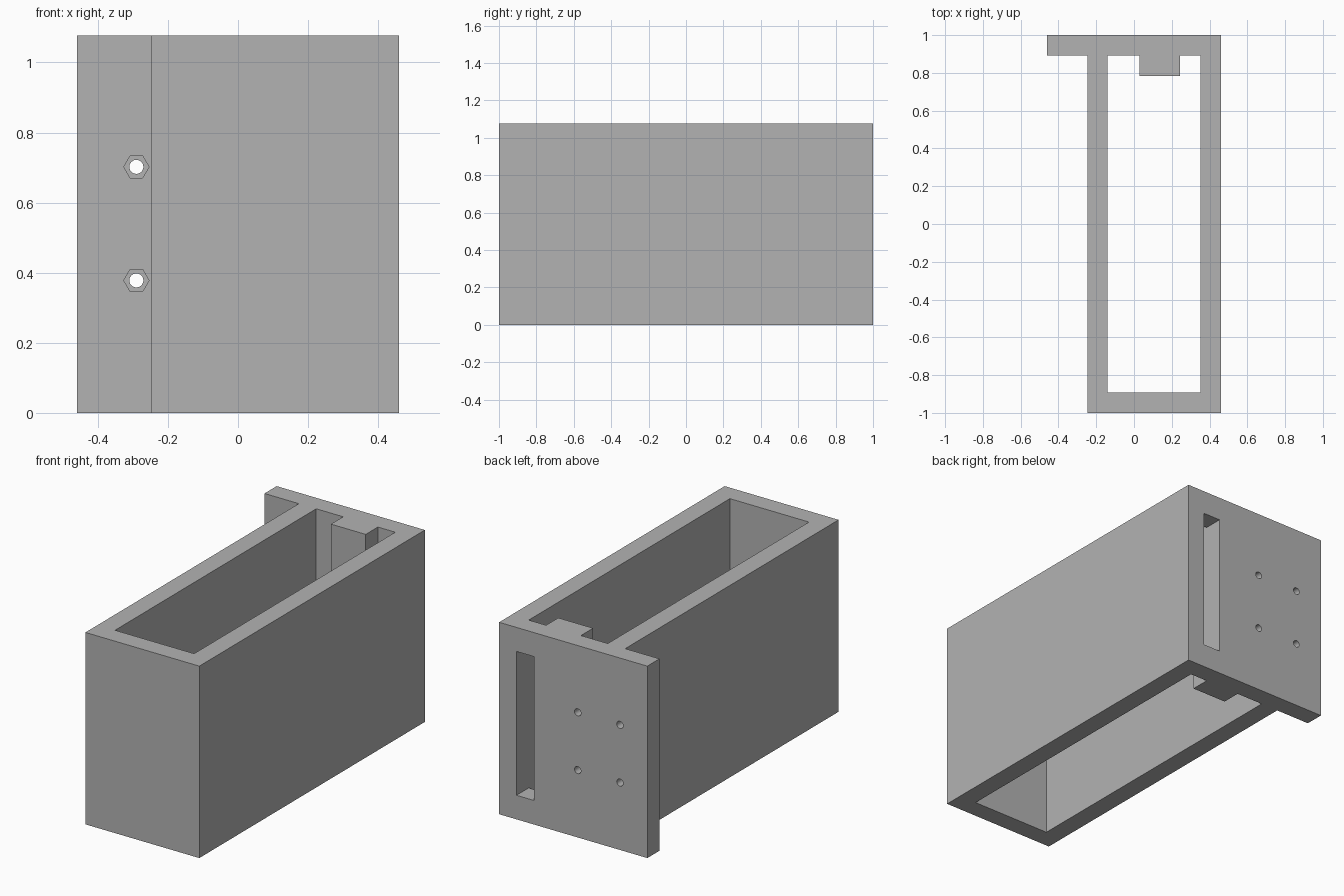
import bpy, bmesh, math
from mathutils import Vector

cube = bpy.data.objects.get("Cube")
if cube:
    bpy.data.objects.remove(cube, do_unlink=True)

# Main dimensions
HEIGHT = 1.077
WALL = 0.108
RIGHT, LEFT, FLANGE = -0.247, 0.46, -0.46
BACK_IN = 1 - WALL
SLOT = (LEFT - 2 * WALL, LEFT - WALL)

grey = bpy.data.materials.new("plain grey")
grey.use_nodes = True
colour = (0.45, 0.45, 0.45, 1)
grey.diffuse_color = colour
grey.node_tree.nodes["Principled BSDF"].inputs["Base Color"].default_value = colour


def prism(name, points, direction):
    """Extrude a flat outline of 3D points along a direction."""
    bm = bmesh.new()
    face = bm.faces.new([bm.verts.new(p) for p in points])
    top = bmesh.ops.extrude_face_region(bm, geom=[face], use_keep_orig=True)["geom"]
    moved = [v for v in top if isinstance(v, bmesh.types.BMVert)]
    bmesh.ops.translate(bm, verts=moved, vec=Vector(direction))
    bmesh.ops.recalc_face_normals(bm, faces=bm.faces)
    mesh = bpy.data.meshes.new(name)
    bm.to_mesh(mesh)
    bm.free()
    obj = bpy.data.objects.new(name, mesh)
    mesh.materials.append(grey)
    bpy.context.collection.objects.link(obj)
    return obj


def upright(name, outline, z0, z1):
    return prism(name, [(x, y, z0) for x, y in outline], (0, 0, z1 - z0))


def bore(name, x, z, radius, sides, y0, y1):
    ring = [math.tau * i / sides for i in range(sides)]
    points = [(x + radius * math.cos(a), y0, z + radius * math.sin(a)) for a in ring]
    return prism(name, points, (0, y1 - y0, 0))


def cut(target, cutter):
    cutter.hide_render = True
    mod = target.modifiers.new("cut", "BOOLEAN")
    mod.operation = "DIFFERENCE"
    mod.solver = "EXACT"
    mod.object = cutter
    bpy.ops.object.select_all(action="DESELECT")
    target.select_set(True)
    bpy.context.view_layer.objects.active = target
    bpy.ops.object.modifier_apply(modifier=mod.name)
    bpy.data.objects.remove(cutter, do_unlink=True)


# Box body with the mounting flange along the back right edge
body = upright("box_body", [
    (RIGHT, -1), (LEFT, -1), (LEFT, 1), (FLANGE, 1), (FLANGE, BACK_IN), (RIGHT, BACK_IN),
], 0, HEIGHT)

# Open cavity, leaving a thick rib on the inside of the back wall
rib = (SLOT[0] - 2 * WALL, SLOT[0])
cut(body, upright("cavity", [
    (RIGHT + WALL, WALL - 1), (LEFT - WALL, WALL - 1), (LEFT - WALL, BACK_IN),
    (rib[1], BACK_IN), (rib[1], BACK_IN - WALL), (rib[0], BACK_IN - WALL),
    (rib[0], BACK_IN), (RIGHT + WALL, BACK_IN),
], -0.1, HEIGHT + 0.1))

# Tall slot through the back wall, beside the rib
cut(body, upright("slot", [
    (SLOT[0], BACK_IN - 0.05), (SLOT[1], BACK_IN - 0.05), (SLOT[1], 1.1), (SLOT[0], 1.1),
], 0.135, HEIGHT - 0.135))

# Four screw holes with hexagonal nut pockets on the inner face
for x in (-0.29, -0.028):
    for z in (0.378, 0.702):
        cut(body, bore("screw_hole", x, z, 0.02, 24, BACK_IN - 0.05, 1.1))
        cut(body, bore("nut_pocket", x, z, 0.036, 6, BACK_IN - 0.05, BACK_IN + 0.05))

bpy.ops.object.shade_smooth_by_angle(angle=math.radians(30))
